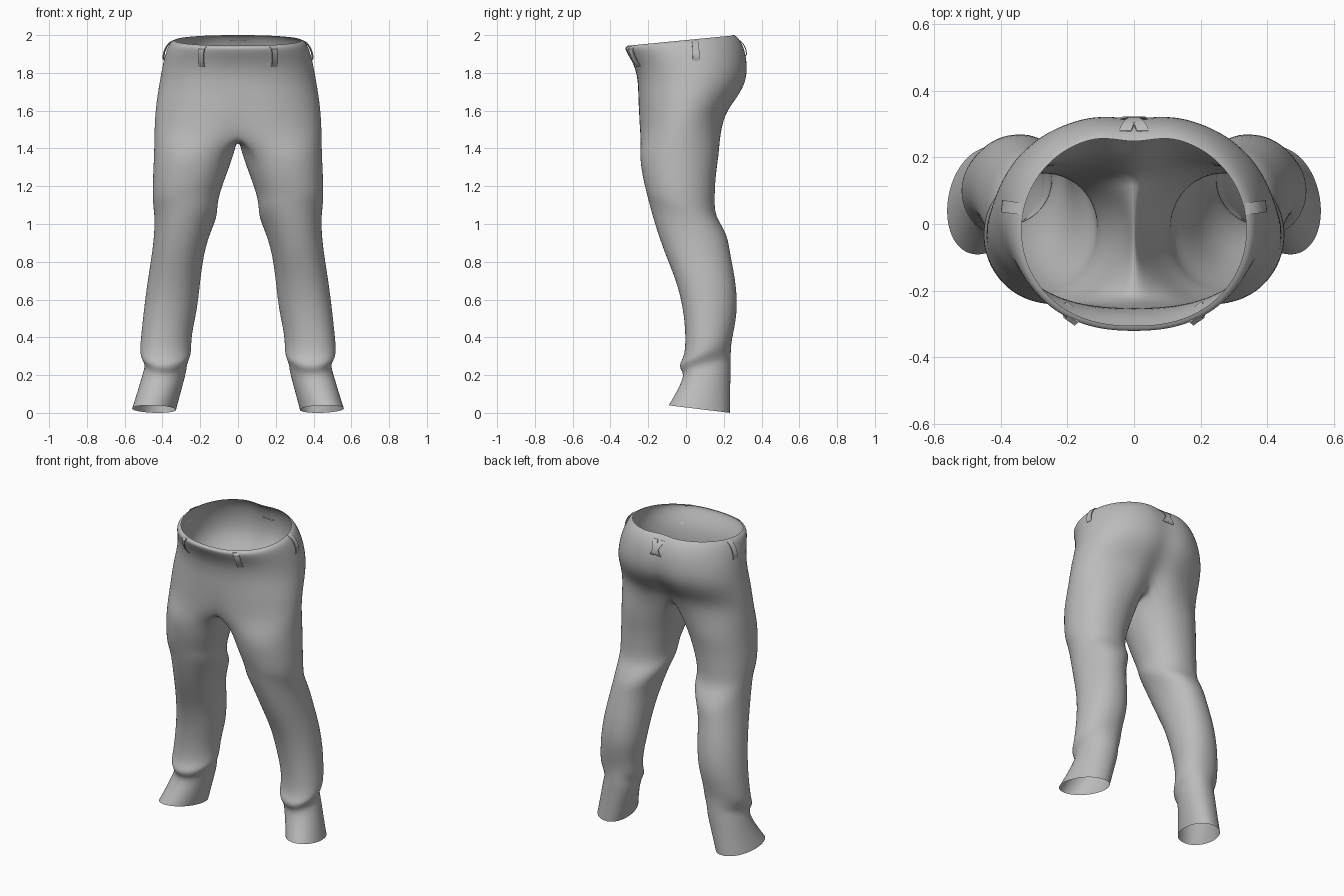
import bpy, bmesh, math
from mathutils import Vector

old = bpy.data.objects.get("Cube")
if old:
    bpy.data.objects.remove(old, do_unlink=True)

cloth = bpy.data.materials.new("grey_cloth")
cloth.use_nodes = True
cloth.diffuse_color = (0.5, 0.5, 0.5, 1)
cloth.node_tree.nodes["Principled BSDF"].inputs["Base Color"].default_value = (0.5, 0.5, 0.5, 1)

OUTER, INNER = 24, 10        # segments on the outside and the inseam side
OPEN = math.radians(130)     # half angle of the leg that runs on into the hips

# Hips, top down: height, tilt, half width, front y, back y, seam dip front, back
HIPS = [
    (1.972, .028, .338, -.306, .270, 0, .025),
    (1.962, .027, .360, -.328, .286, 0, .02),
    (1.92, .02, .379, -.310, .316, 0, .016),
    (1.84, .01, .400, -.268, .334, 0, .014),
    (1.74, 0, .417, -.253, .328, 0, .02),
    (1.64, 0, .434, -.253, .258, 0, .035),
    (1.52, .045, .443, -.252, .206, .015, .05),
]

# Leg, top down: height, tilt, inner x, outer x, front y, back y
LEG = [
    (1.38, 0, .018, .444, -.248, .178),
    (1.27, 0, .058, .450, -.234, .158),
    (1.17, -.02, .095, .453, -.216, .152),
    (1.10, -.05, .110, .450, -.205, .152),
    (1.04, -.05, .110, .442, -.190, .192),
    (.96, -.04, .145, .443, -.165, .224),
    (.85, 0, .180, .454, -.115, .232),
    (.70, 0, .200, .479, -.051, .264),
    (.55, 0, .215, .498, -.014, .274),
    (.42, .02, .245, .512, -.001, .254),
    (.34, .04, .248, .520, -.008, .242),
    (.30, .04, .250, .514, -.036, .238),
    (.26, .03, .270, .490, -.030, .237),
    (.22, .02, .272, .502, -.008, .237),
    (.12, 0, .300, .530, -.045, .234),
    (.02, -.02, .328, .561, -.092, .234),
]


def hip_ring(z, tilt, rx, front, back, dip_f, dip_b):
    """Half ring from the front seam around the side to the back seam."""
    pts = []
    for i in range(OUTER + 1):
        t = math.pi * (i / OUTER - .5)
        s = math.sin(t)
        x = rx * max(math.cos(t), 0) ** .85 if 0 < i < OUTER else 0
        y = (front + back) / 2 + (back - front) / 2 * s
        seam = math.exp(-(x / .07) ** 2)
        y += seam * (dip_f if s < 0 else -dip_b)
        pts.append(Vector((x, y, z + tilt * s)))
    return pts


def crotch(ring):
    """Points on the centre plane from the back seam under to the front seam."""
    pts = []
    for i in range(1, INNER):
        f = i / INNER
        p = ring[-1].lerp(ring[0], f)
        p.z -= .055 * math.sin(math.pi * f ** 1.5)
        pts.append(Vector((0, p.y, p.z)))
    return pts


def leg_ring(z, tilt, x0, x1, front, back):
    """Full ring, with the foot end turned slightly outward."""
    turn = .2 * max(0, 1 - z / .9)
    angles = [OPEN * (2 * i / OUTER - 1) for i in range(OUTER + 1)]
    angles += [OPEN + (2 * math.pi - 2 * OPEN) * i / INNER for i in range(1, INNER)]
    pts = []
    for t in angles:
        c = math.cos(t + turn)
        c = math.copysign(abs(c) ** .93, c)
        pts.append(Vector(((x0 + x1) / 2 + (x1 - x0) / 2 * c,
                           (front + back) / 2 + (back - front) / 2 * math.sin(t),
                           z + tilt * math.sin(t))))
    return pts


def finish(name, bm):
    bmesh.ops.recalc_face_normals(bm, faces=bm.faces)
    mesh = bpy.data.meshes.new(name)
    bm.to_mesh(mesh)
    bm.free()
    mesh.materials.append(cloth)
    mesh.shade_smooth()
    obj = bpy.data.objects.new(name, mesh)
    bpy.context.collection.objects.link(obj)
    return obj


# Trousers: one half lofted, then mirrored
hips = [hip_ring(*row) for row in HIPS]
hips[-1] += crotch(hips[-1])
bm = bmesh.new()
rings = [[bm.verts.new(p) for p in ring]
         for ring in hips + [leg_ring(*row) for row in LEG]]
for a, b in zip(rings, rings[1:]):
    closed = len(a) == len(b) and len(a) > OUTER + 1
    count = len(a) if closed else OUTER
    for i in range(count):
        j = (i + 1) % len(a)
        bm.faces.new((a[i], a[j], b[j], b[i]))
trousers = finish("trousers", bm)
mirror = trousers.modifiers.new("mirror", "MIRROR")
mirror.use_clip = True
smooth = trousers.modifiers.new("smooth", "SUBSURF")
smooth.levels = smooth.render_levels = 2

# Belt loops: bowed strips laid on the waist
bpy.context.view_layer.update()
waist = trousers.evaluated_get(bpy.context.evaluated_depsgraph_get())


def belt_loop(name, x, y, top, bottom, lean=0):
    out = Vector((x, y, 0)).normalized()
    side = Vector((-out.y, out.x, 0))
    bm = bmesh.new()
    rows, steps = [], 8
    for i in range(steps + 1):
        f = i / steps
        z = top + (bottom - top) * f
        centre = Vector((x, y, z)) + side * lean * (f - .5)
        hit, point, _, _ = waist.ray_cast(centre + out, -out)
        base = point if hit else centre
        base = base + out * (.002 + .014 * math.sin(math.pi * f) ** .5)
        rows.append([bm.verts.new(base + side * w + out * d)
                     for w, d in ((-.018, 0), (.018, 0), (.018, -.005), (-.018, -.005))])
    for a, b in zip(rows, rows[1:]):
        for i in range(4):
            j = (i + 1) % 4
            bm.faces.new((a[i], a[j], b[j], b[i]))
    bm.faces.new(rows[0])
    bm.faces.new(rows[-1])
    obj = finish(name, bm)
    bpy.context.view_layer.objects.active = obj
    obj.select_set(True)
    bpy.ops.object.shade_smooth_by_angle()
    obj.select_set(False)


for label, sign in (("left", 1), ("right", -1)):
    belt_loop(label + "_front_loop", sign * .19, -.27, 1.94, 1.83, sign * .03)
    belt_loop(label + "_side_loop", sign * .37, .05, 1.975, 1.865)
    belt_loop(label + "_back_loop", sign * .002, .3, 1.975, 1.885, sign * .05)
